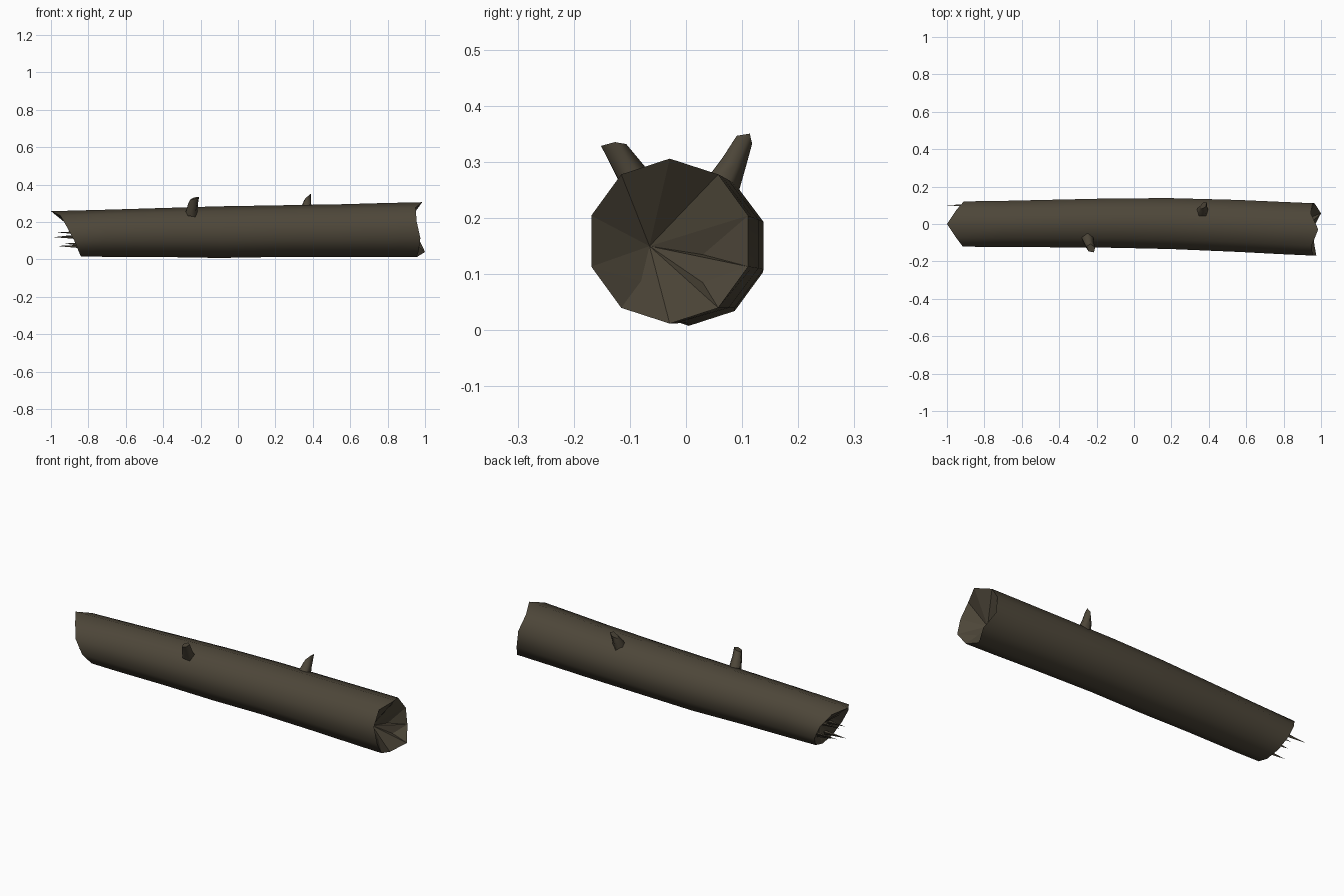
import bpy, bmesh, math
from mathutils import Vector

if "Cube" in bpy.data.objects:
    bpy.data.objects.remove(bpy.data.objects["Cube"])

SIDES = 10

bark = bpy.data.materials.new("dark bark")
bark.use_nodes = True
COLOR = (0.075, 0.062, 0.041, 1)
bark.diffuse_color = COLOR
bsdf = bark.node_tree.nodes["Principled BSDF"]
bsdf.inputs["Base Color"].default_value = COLOR
bsdf.inputs["Roughness"].default_value = 0.9


def finish(bm, name):
    bmesh.ops.recalc_face_normals(bm, faces=bm.faces)
    mesh = bpy.data.meshes.new(name)
    bm.to_mesh(mesh)
    bm.free()
    mesh.materials.append(bark)
    obj = bpy.data.objects.new(name, mesh)
    bpy.context.collection.objects.link(obj)
    return obj


def bridge(bm, a, b, smooth=True):
    n = len(a)
    for i in range(n):
        bm.faces.new((a[i], a[(i + 1) % n], b[(i + 1) % n], b[i])).smooth = smooth


def fan(bm, rim, centre, notches):
    """Splintered end: a fan to a sunken centre, some triangles poked inward."""
    c = bm.verts.new(centre)
    for i, a in enumerate(rim):
        b = rim[(i + 1) % len(rim)]
        if i in notches:
            n = bm.verts.new(notches[i])
            for tri in ((a, b, n), (b, c, n), (c, a, n)):
                bm.faces.new(tri)
        else:
            bm.faces.new((a, b, c))


# Trunk: stations of (x, centre y, centre z, radius y, radius z)
stations = [(-0.9, 0, 0.137, 0.127, 0.121), (-0.7, 0, 0.14, 0.13, 0.126),
            (-0.4, 0.003, 0.144, 0.134, 0.131), (-0.1, 0.005, 0.146, 0.139, 0.138),
            (0.2, 0.002, 0.151, 0.143, 0.138), (0.55, -0.01, 0.154, 0.146, 0.141),
            (0.8, -0.022, 0.157, 0.147, 0.145), (0.96, -0.029, 0.159, 0.147, 0.147)]
# Ragged end outlines, counted from the top towards the back
broken_left = [-1, -0.95, -0.91, -0.875, -0.85, -0.84, -0.85, -0.875, -0.915, -0.95]
broken_right = [0.985, 0.945, 0.955, 0.965, 1.0, 0.955, 0.965, 0.975, 0.955, 0.95]

bm = bmesh.new()
rings = []
for s, (x, cy, cz, ry, rz) in enumerate(stations):
    ring = []
    for k in range(SIDES):
        a = math.tau * k / SIDES
        px = broken_left[k] if s == 0 else broken_right[k] if s == len(stations) - 1 else x
        ring.append(bm.verts.new((px, cy + ry * math.sin(a), cz + rz * math.cos(a))))
    rings.append(ring)
for a, b in zip(rings, rings[1:]):
    bridge(bm, a, b)
fan(bm, rings[0], (-0.83, 0.01, 0.12),
    {1: (-0.87, 0.06, 0.17), 4: (-0.83, 0.02, 0.07), 7: (-0.86, -0.06, 0.14)})
fan(bm, rings[-1], (0.87, -0.065, 0.15),
    {2: (0.90, 0.03, 0.135), 3: (0.93, 0.03, 0.085), 6: (0.92, -0.08, 0.088)})
finish(bm, "trunk")


# Branch stubs: tapered five-sided tubes with a slanted cut
def stub(name, base, middle, tip, radii, slant):
    bm = bmesh.new()
    axis = (Vector(tip) - Vector(base)).normalized()
    u = axis.cross(Vector((1, 0, 0))).normalized()
    v = axis.cross(u)
    rings = []
    for j, (p, r) in enumerate(zip((base, middle, tip), radii)):
        ring = []
        for k in range(5):
            a = math.tau * k / 5
            off = (u * math.cos(a) + v * math.sin(a)) * r
            if j == 2:
                off += axis * off.dot(Vector(slant))
            ring.append(bm.verts.new(Vector(p) + off))
        rings.append(ring)
    for a, b in zip(rings, rings[1:]):
        bridge(bm, a, b)
    bm.faces.new(rings[-1])
    finish(bm, name)


stub("front_branch_stub", (-0.248, -0.078, 0.245), (-0.24, -0.108, 0.292),
     (-0.23, -0.13, 0.328), (0.034, 0.027, 0.022), (0.6, -0.5, 0))
stub("back_branch_stub", (0.366, 0.058, 0.25), (0.368, 0.083, 0.298),
     (0.372, 0.1, 0.335), (0.036, 0.025, 0.017), (1.2, 0.4, 0))

# Thin splinters standing out of the broken left end
splinters = [(-0.97, 0.03, 0.145), (-0.95, -0.04, 0.125),
             (-1.0, 0.1, 0.12), (-0.97, -0.02, 0.072), (-0.93, 0.05, 0.085)]
bm = bmesh.new()
for x, y, z in splinters:
    base = [bm.verts.new((-0.84, y + 0.012 * math.cos(a), z + 0.012 * math.sin(a)))
            for a in (0.5, 2.6, 4.7)]
    tip = bm.verts.new((x, y, z))
    for i in range(3):
        bm.faces.new((base[i], base[(i + 1) % 3], tip))
finish(bm, "splinters")
